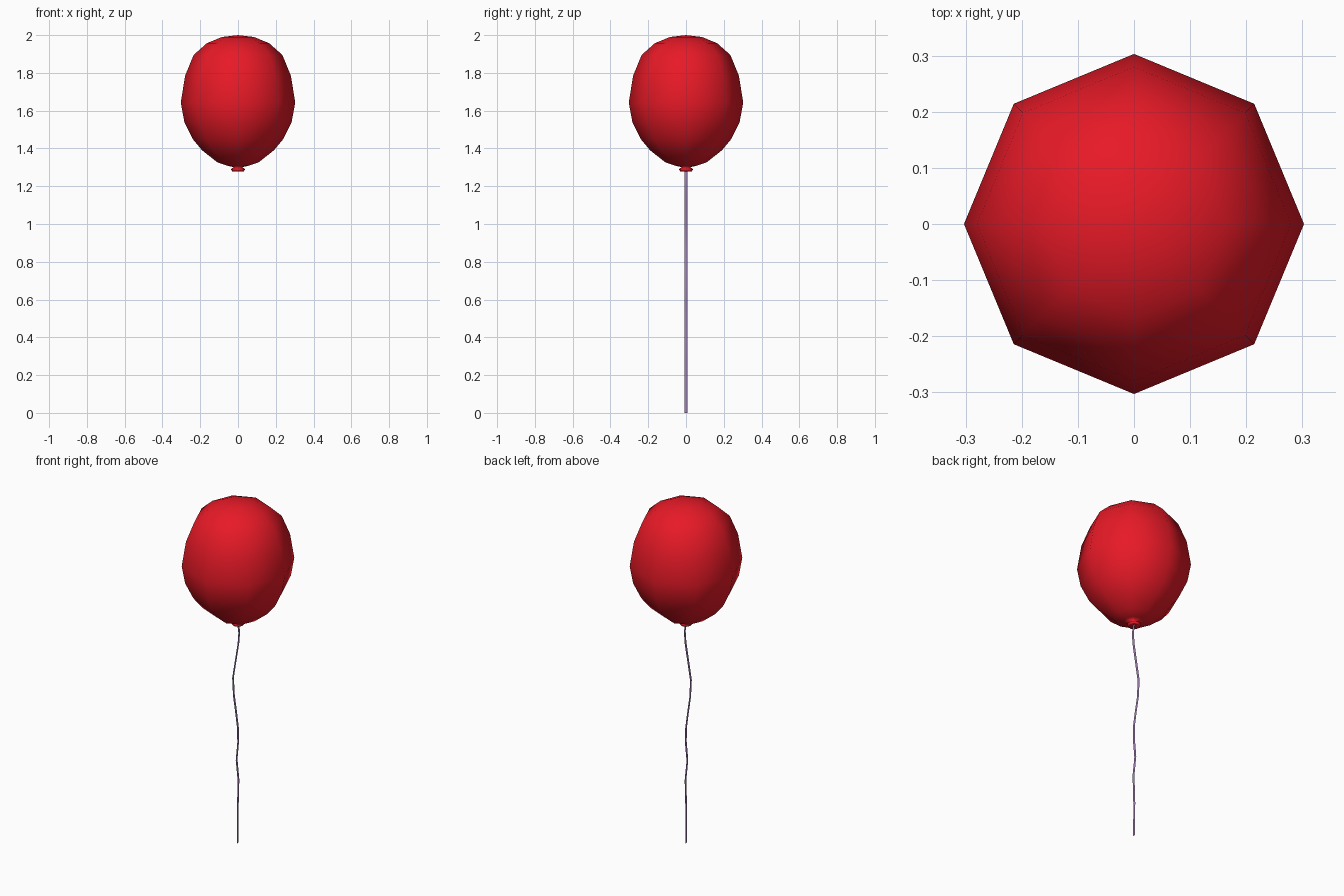
import bpy, math

if "Cube" in bpy.data.objects:
    bpy.data.objects.remove(bpy.data.objects["Cube"])

def material(name, rgb):
    m = bpy.data.materials.new(name)
    m.diffuse_color = (*rgb, 1)
    m.use_nodes = True
    m.node_tree.nodes["Principled BSDF"].inputs["Base Color"].default_value = m.diffuse_color
    return m

def make(name, verts, faces, mat):
    me = bpy.data.meshes.new(name)
    me.from_pydata(verts, [], faces)
    me.materials.append(mat)
    ob = bpy.data.objects.new(name, me)
    bpy.context.collection.objects.link(ob)
    for p in me.polygons:
        p.use_smooth = True
    return ob

def lathe(name, top, rings, bottom, mat, n=8):
    """Revolve (radius, z) rings between a top and a bottom pole."""
    verts = [(0, 0, top)]
    for r, z in rings:
        verts += [(r * math.cos(k * math.tau / n), r * math.sin(k * math.tau / n), z)
                  for k in range(n)]
    verts.append((0, 0, bottom))
    last, base = len(verts) - 1, len(verts) - 1 - n
    faces = []
    for k in range(n):
        j = (k + 1) % n
        faces.append((0, 1 + k, 1 + j))
        for i in range(len(rings) - 1):
            a, b = 1 + i * n, 1 + (i + 1) * n
            faces.append((a + k, b + k, b + j, a + j))
        faces.append((base + k, last, base + j))
    return make(name, verts, faces, mat)

red = material("red_rubber", (0.8, 0.01, 0.02))
purple = material("purple_string", (0.36, 0.22, 0.45))

# Balloon body with its tied lip and dimpled underside
lathe("balloon", 2.0,
      [(0.085, 1.99), (0.165, 1.957), (0.235, 1.895), (0.28, 1.785), (0.303, 1.643),
       (0.284, 1.54), (0.24, 1.45), (0.19, 1.39), (0.11, 1.327), (0.055, 1.308),
       (0.022, 1.301), (0.038, 1.29), (0.03, 1.278)], 1.29, red)

# Flat ribbon string, wavy in x
path = [(0, 1.288), (0.008, 1.235), (0.003, 1.17), (-0.012, 1.08), (-0.032, 0.96),
        (-0.027, 0.86), (-0.012, 0.76), (0.0, 0.67), (0.001, 0.59), (-0.009, 0.485),
        (0.003, 0.37), (0.001, 0.28), (-0.002, 0.2), (-0.001, 0.0)]
verts = [(x, s * 0.008, z) for x, z in path for s in (-1, 1)]
faces = [(2 * i, 2 * i + 2, 2 * i + 3, 2 * i + 1) for i in range(len(path) - 1)]
make("string", verts, faces, purple)
